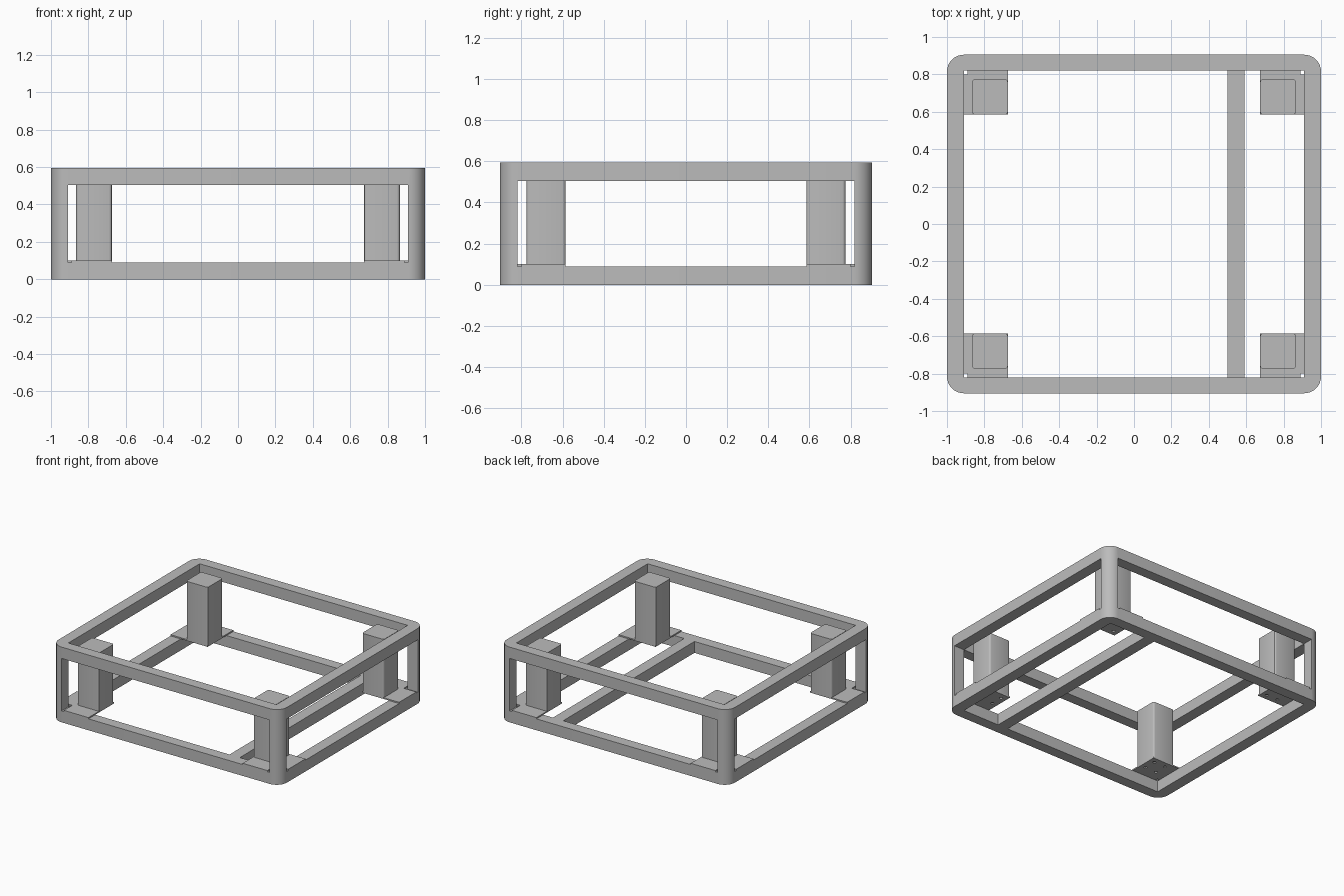
import bpy
import bmesh
from math import radians
from mathutils import Matrix, Vector

cube = bpy.data.objects.get("Cube")
if cube:
    bpy.data.objects.remove(cube, do_unlink=True)

# Overall sizes
HX, HY, HEIGHT = 1.0, 0.905, 0.595
BAR = 0.09
IX, IY = HX - BAR, HY - 0.085
PLATE_TOP = 0.10
POST_TOP = 0.56

grey = bpy.data.materials.new("matte_grey")
grey.use_nodes = True
grey.diffuse_color = (0.5, 0.5, 0.5, 1)
grey.node_tree.nodes["Principled BSDF"].inputs["Base Color"].default_value = (0.5, 0.5, 0.5, 1)


def finish(name, bm):
    mesh = bpy.data.meshes.new(name)
    bm.to_mesh(mesh)
    bm.free()
    mesh.materials.append(grey)
    obj = bpy.data.objects.new(name, mesh)
    bpy.context.collection.objects.link(obj)
    return obj


def box(name, low, high, radius=0, segments=8):
    """Box between two corners, with optional rounded vertical edges."""
    low, high = Vector(low), Vector(high)
    bm = bmesh.new()
    bmesh.ops.create_cube(bm, size=1)
    for v in bm.verts:
        v.co = Vector([(low[i] + high[i]) / 2 + v.co[i] * (high[i] - low[i]) for i in range(3)])
    if radius:
        edges = [e for e in bm.edges if abs(e.verts[0].co.z - e.verts[1].co.z) > 1e-4]
        bmesh.ops.bevel(bm, geom=edges, offset=radius, segments=segments,
                        profile=0.5, affect='EDGES')
    return finish(name, bm)


def select_only(obj):
    bpy.ops.object.select_all(action='DESELECT')
    obj.select_set(True)
    bpy.context.view_layer.objects.active = obj


def cut(obj, cutter):
    """Subtract the cutter, then discard it."""
    mod = obj.modifiers.new("cut", 'BOOLEAN')
    mod.operation, mod.solver, mod.object = 'DIFFERENCE', 'EXACT', cutter
    select_only(obj)
    bpy.ops.object.modifier_apply(modifier=mod.name)
    bpy.data.objects.remove(cutter, do_unlink=True)


def smooth(obj):
    select_only(obj)
    bpy.ops.object.shade_smooth_by_angle(angle=radians(30))


def centred(x, y, z0, z1):
    return box("cutter", (-x, -y, z0), (x, y, z1))


# Open frame: rounded block with openings through all three directions
frame = box("frame", (-HX, -HY, 0), (HX, HY, HEIGHT), BAR)
cut(frame, centred(IX, IY, -1, 2))
cut(frame, centred(IX, 2, BAR, HEIGHT - BAR))
cut(frame, centred(2, IY, BAR, HEIGHT - BAR))
smooth(frame)

# Floor crossbar
box("crossbar", (0.50, -IY, 0), (0.59, IY, BAR))

for sx, side in ((1, "left"), (-1, "right")):
    for sy, end in ((-1, "front"), (1, "back")):
        tag = f"{end}_{side}"

        def corner_box(name, x0, x1, y0, y1, z0, z1, radius=0):
            xs, ys = sorted((sx * x0, sx * x1)), sorted((sy * y0, sy * y1))
            return box(name, (xs[0], ys[0], z0), (xs[1], ys[1], z1), radius, 3)

        # Thin mounting plate, relieved around the corner column
        plate = corner_box(f"plate_{tag}", 0.675, HX, 0.585, HY, BAR, PLATE_TOP)
        cut(plate, corner_box("cutter", 0.89, 1.1, 0.80, 1.1, 0, 1))

        # Screw holes under the post
        bm = bmesh.new()
        for dx in (-0.05, 0.05):
            for dy in (-0.05, 0.05):
                at = Matrix.Translation((sx * 0.77 + dx, sy * 0.68 + dy, BAR))
                bmesh.ops.create_cone(bm, cap_ends=True, segments=16, radius1=0.012,
                                      radius2=0.012, depth=0.05, matrix=at)
        cut(plate, finish("cutter", bm))

        # Upright post with softened vertical edges
        smooth(corner_box(f"post_{tag}", 0.675, 0.865, 0.585, 0.775, PLATE_TOP, POST_TOP, 0.015))
